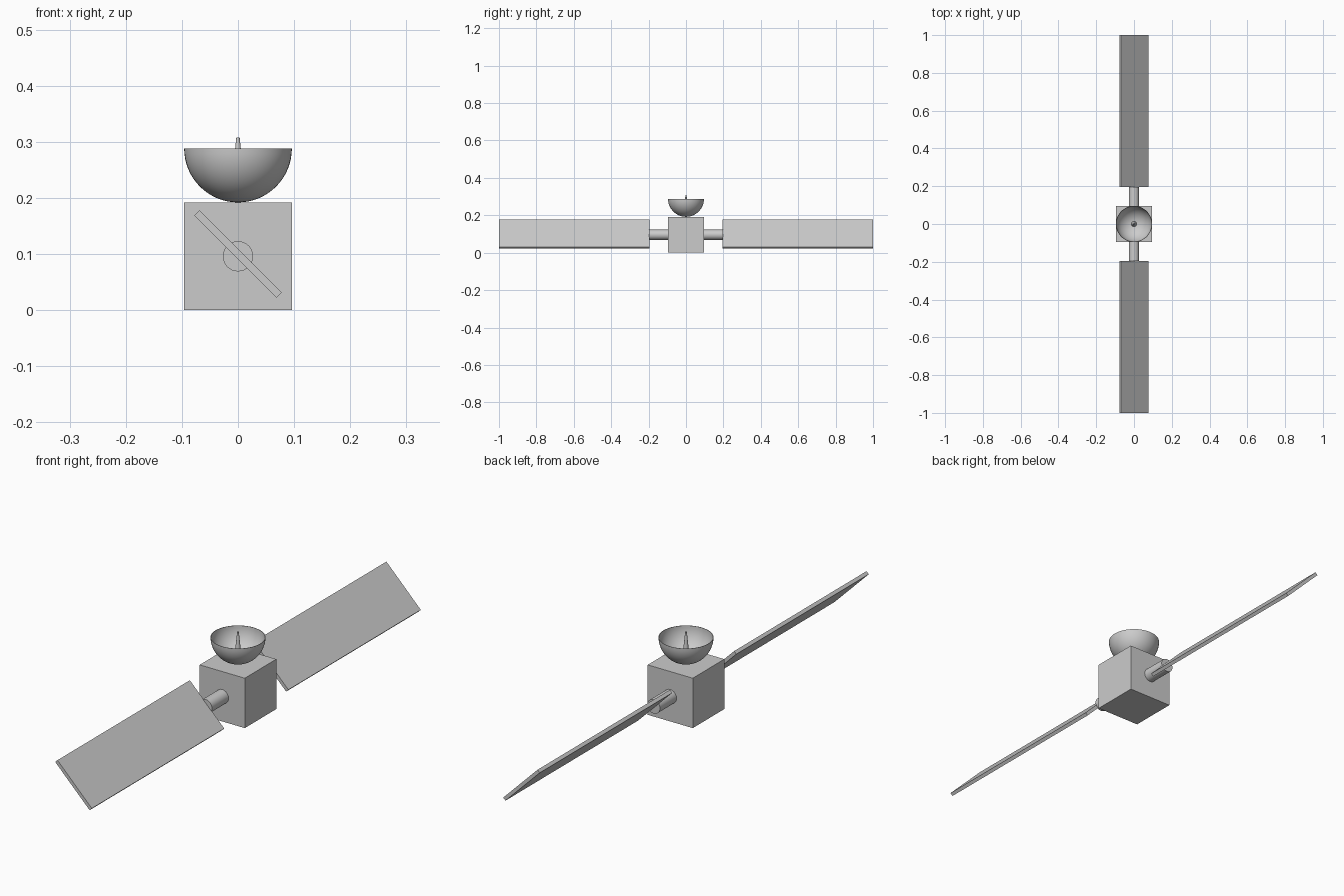
import bpy, math
from math import sin, cos, pi

if "Cube" in bpy.data.objects:
    bpy.data.objects.remove(bpy.data.objects["Cube"])

BODY = 0.192
MID = BODY / 2


def box(name, size, loc, rot=(0, 0, 0)):
    bpy.ops.mesh.primitive_cube_add(size=1, location=loc, rotation=rot)
    o = bpy.context.object
    o.name = name
    o.scale = size
    bpy.ops.object.transform_apply(location=False, rotation=False, scale=True)
    return o


def smooth():
    bpy.ops.object.shade_smooth_by_angle(angle=math.radians(35))


def lathe(name, profile, segments=48):
    """Spin an (r, z) profile round the z axis; r = 0 gives a pole."""
    verts, rings, faces = [], [], []
    for r, z in profile:
        n = 1 if r < 1e-6 else segments
        rings.append([len(verts) + i for i in range(n)])
        verts += [(r * cos(2 * pi * i / segments), r * sin(2 * pi * i / segments), z) for i in range(n)]
    for a, b in zip(rings, rings[1:]):
        for i in range(segments):
            j = (i + 1) % segments
            quad = [a[i % len(a)], a[j % len(a)], b[j % len(b)], b[i % len(b)]]
            faces.append(list(dict.fromkeys(quad)))
    mesh = bpy.data.meshes.new(name)
    mesh.from_pydata(verts, [], faces)
    o = bpy.data.objects.new(name, mesh)
    bpy.context.collection.objects.link(o)
    bpy.ops.object.select_all(action='DESELECT')
    o.select_set(True)
    bpy.context.view_layer.objects.active = o
    smooth()
    return o


# Main body
box("body", (BODY, BODY, BODY), (0, 0, MID))

# Arms and tilted solar panels on both sides
for side, label in ((-1, "front"), (1, "back")):
    bpy.ops.mesh.primitive_cylinder_add(vertices=32, radius=0.027, depth=0.102,
                                        location=(0, side * 0.146, MID), rotation=(pi / 2, 0, 0))
    bpy.context.object.name = label + "_arm"
    smooth()
    box(label + "_solar_panel", (0.207, 0.805, 0.0134), (0, side * 0.5975, 0.1), (0, pi / 4, 0))

# Thin hemispherical dish: outer shell from the pole up, then back down inside
R, T, STEPS = 0.096, 0.0015, 16
angles = [i * pi / 2 / STEPS for i in range(STEPS + 1)]
outer = [(R * sin(a), BODY + R - R * cos(a)) for a in angles]
inner = [((R - T) * sin(a), BODY + R - (R - T) * cos(a)) for a in reversed(angles)]
lathe("dish", outer + inner)

# Tapered feed spike
lathe("dish_feed", [(0, 0.194), (0.0145, 0.194), (0.003, 0.308), (0, 0.308)], 24)
